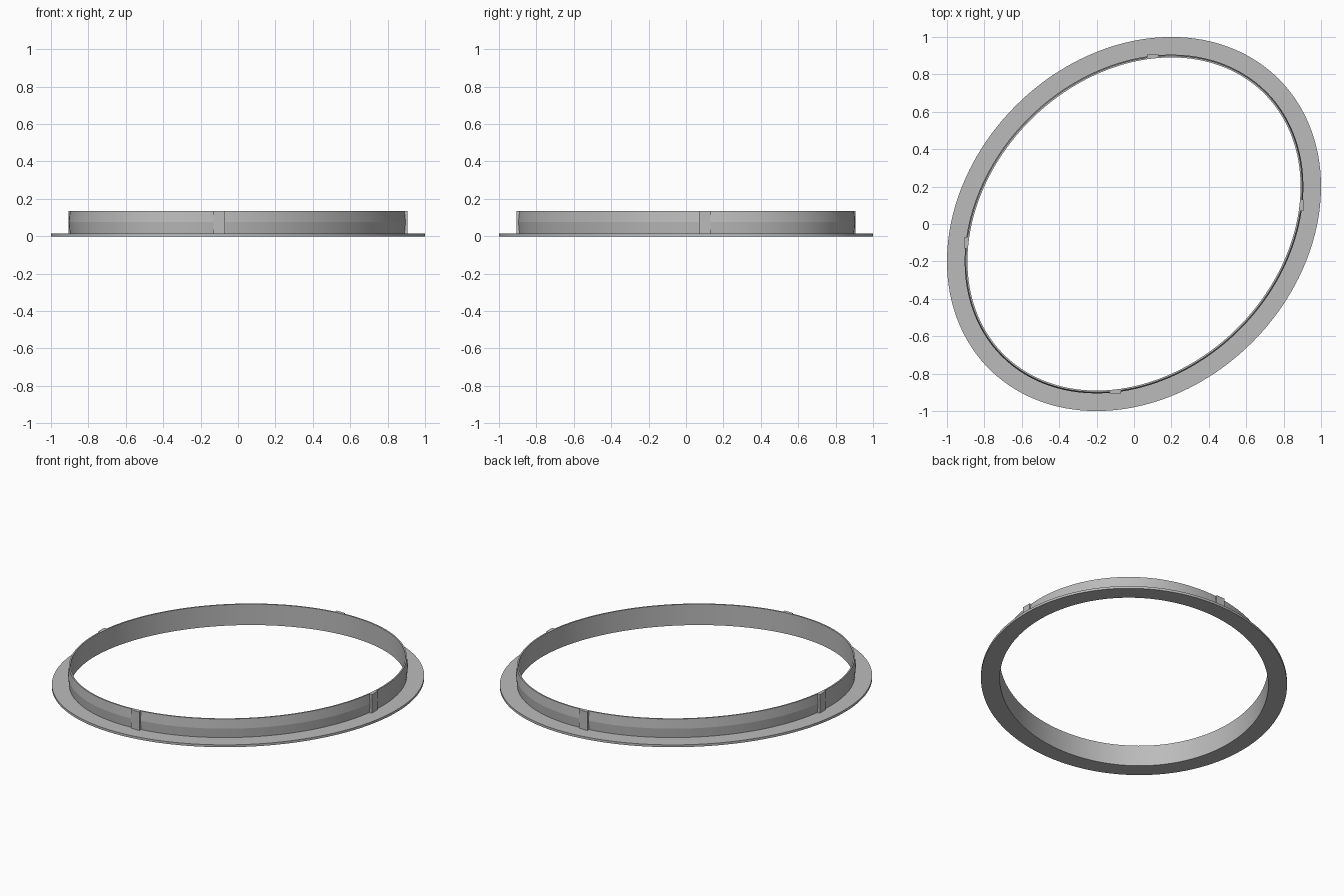
import bpy
import bmesh
from math import sin, cos, pi, radians
from mathutils import Matrix, Vector

cube = bpy.data.objects.get("Cube")
if cube:
    bpy.data.objects.remove(cube, do_unlink=True)

LONG, SHORT = 1.0954, 0.8944   # semi-axes of the flange outline
SEGMENTS = 160
TURN = Matrix.Rotation(radians(45), 4, "Z")

grey = bpy.data.materials.new("plain_grey")
grey.use_nodes = True
colour = (0.5, 0.5, 0.5, 1)
grey.diffuse_color = colour
grey.node_tree.nodes["Principled BSDF"].inputs["Base Color"].default_value = colour


def finish(name, bm, smooth=False):
    bmesh.ops.recalc_face_normals(bm, faces=bm.faces)
    mesh = bpy.data.meshes.new(name)
    bm.to_mesh(mesh)
    bm.free()
    mesh.materials.append(grey)
    obj = bpy.data.objects.new(name, mesh)
    bpy.context.collection.objects.link(obj)
    if smooth:
        bpy.ops.object.select_all(action="DESELECT")
        obj.select_set(True)
        bpy.context.view_layer.objects.active = obj
        bpy.ops.object.shade_smooth_by_angle(angle=radians(8))
    return obj


def sweep_oval(name, profile):
    """Sweep a closed (inset, height) profile around the slanted oval."""
    bm = bmesh.new()
    rings = []
    for i in range(SEGMENTS):
        t = 2 * pi * i / SEGMENTS
        rings.append([bm.verts.new(TURN @ Vector(((LONG - d) * cos(t), (SHORT - d) * sin(t), z)))
                      for d, z in profile])
    n = len(profile)
    for i in range(SEGMENTS):
        a, b = rings[i], rings[(i + 1) % SEGMENTS]
        for j in range(n):
            k = (j + 1) % n
            bm.faces.new((a[j], b[j], b[k], a[k]))
    return finish(name, bm, smooth=True)


# Flat flange and upright collar with a shallow ridge halfway up
sweep_oval("flanged_collar", [
    (0.11, 0), (0, 0), (0, 0.015), (0.101, 0.015),
    (0.095, 0.075), (0.101, 0.135), (0.11, 0.135)])

# Four flat tabs crossing the ridge, two on each axis
for name, x, y, sx, sy in (
        ("front_tab", -0.1, -0.8975, 0.06, 0.019),
        ("back_tab", 0.1, 0.8975, 0.06, 0.019),
        ("left_tab", 0.8975, 0.1, 0.019, 0.06),
        ("right_tab", -0.8975, -0.1, 0.019, 0.06)):
    bm = bmesh.new()
    bmesh.ops.create_cube(bm, size=1, matrix=Matrix.Translation((x, y, 0.0725))
                          @ Matrix.Diagonal((sx, sy, 0.125, 1)))
    finish(name, bm)
